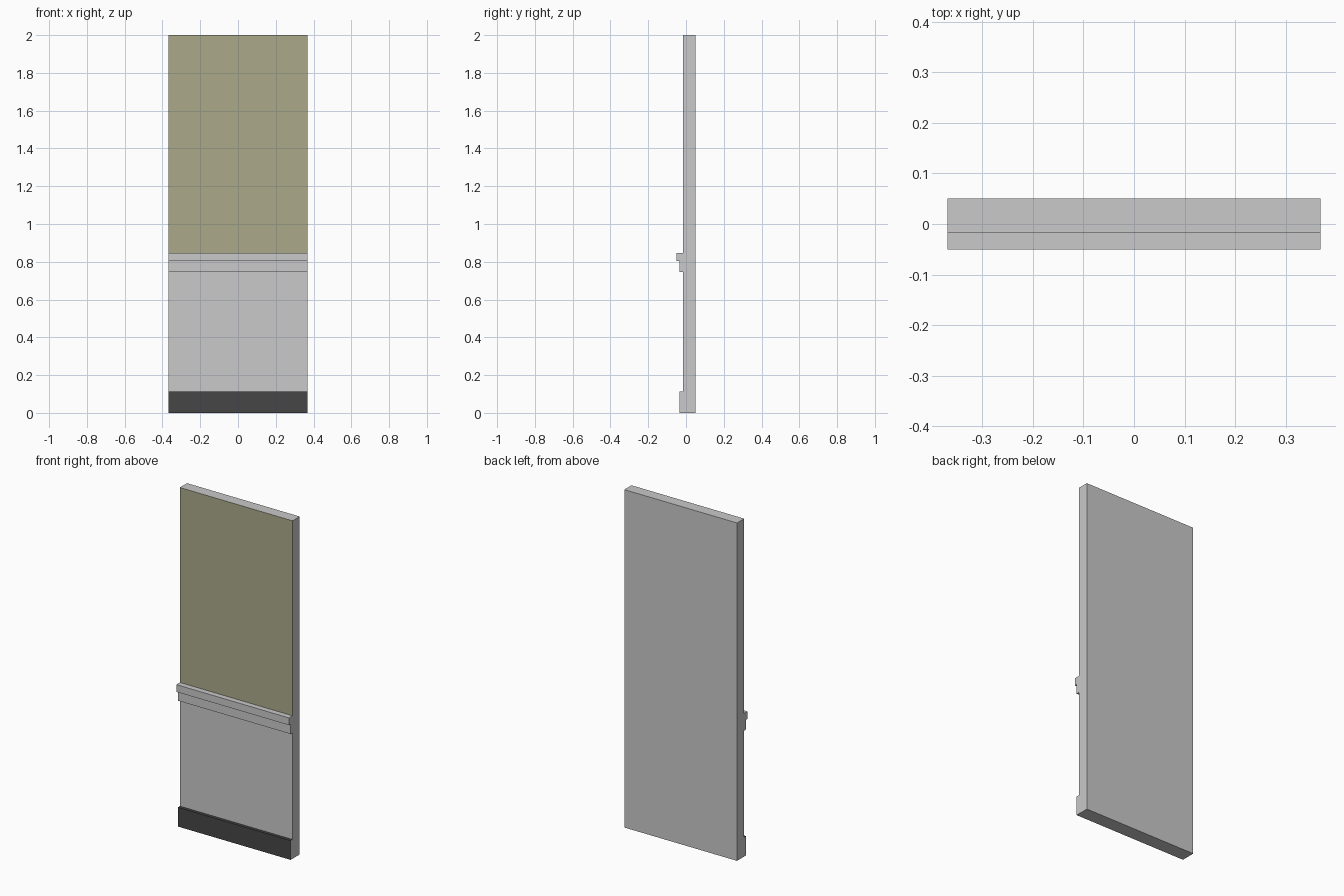
import bpy, bmesh

if "Cube" in bpy.data.objects:
    bpy.data.objects.remove(bpy.data.objects["Cube"])

W = 0.369          # half width
BACK, FACE = 0.05, -0.017
BASE_TOP, RAIL_LOW, RAIL_MID, RAIL_TOP, TOP = 0.114, 0.745, 0.803, 0.846, 2.0


def material(name, rgb):
    m = bpy.data.materials.new(name)
    m.diffuse_color = (*rgb, 1)
    m.use_nodes = True
    m.node_tree.nodes["Principled BSDF"].inputs["Base Color"].default_value = m.diffuse_color
    return m


mats = [material("light_grey", (0.585, 0.585, 0.585)),
        material("olive_paint", (0.407, 0.402, 0.254)),
        material("dark_skirting", (0.061, 0.061, 0.061))]

# wall cross-section (y, z): skirting, lower wall, stepped chair rail, upper wall
profile = [(BACK, 0), (BACK, TOP), (FACE, TOP), (FACE, RAIL_TOP),
           (-0.05, RAIL_TOP), (-0.05, RAIL_MID), (-0.035, RAIL_MID),
           (-0.035, RAIL_LOW), (FACE, RAIL_LOW), (FACE, BASE_TOP),
           (-0.035, BASE_TOP), (-0.035, 0)]

# extrude the section along x
bm = bmesh.new()
section = bm.faces.new([bm.verts.new((-W, y, z)) for y, z in profile])
ext = bmesh.ops.extrude_face_region(bm, geom=[section], use_keep_orig=True)
moved = [g for g in ext["geom"] if isinstance(g, bmesh.types.BMVert)]
bmesh.ops.translate(bm, verts=moved, vec=(2 * W, 0, 0))
bmesh.ops.recalc_face_normals(bm, faces=bm.faces)

# colour by height: olive upper front, dark skirting front and ledge
for f in bm.faces:
    z = f.calc_center_median().z
    n = f.normal
    if n.y < -0.5 and z > RAIL_TOP:
        f.material_index = 1
    elif (n.y < -0.5 or n.z > 0.5) and z < BASE_TOP + 0.01:
        f.material_index = 2

mesh = bpy.data.meshes.new("wall_panel")
bm.to_mesh(mesh)
bm.free()
for m in mats:
    mesh.materials.append(m)
bpy.context.collection.objects.link(bpy.data.objects.new("wall_panel", mesh))
